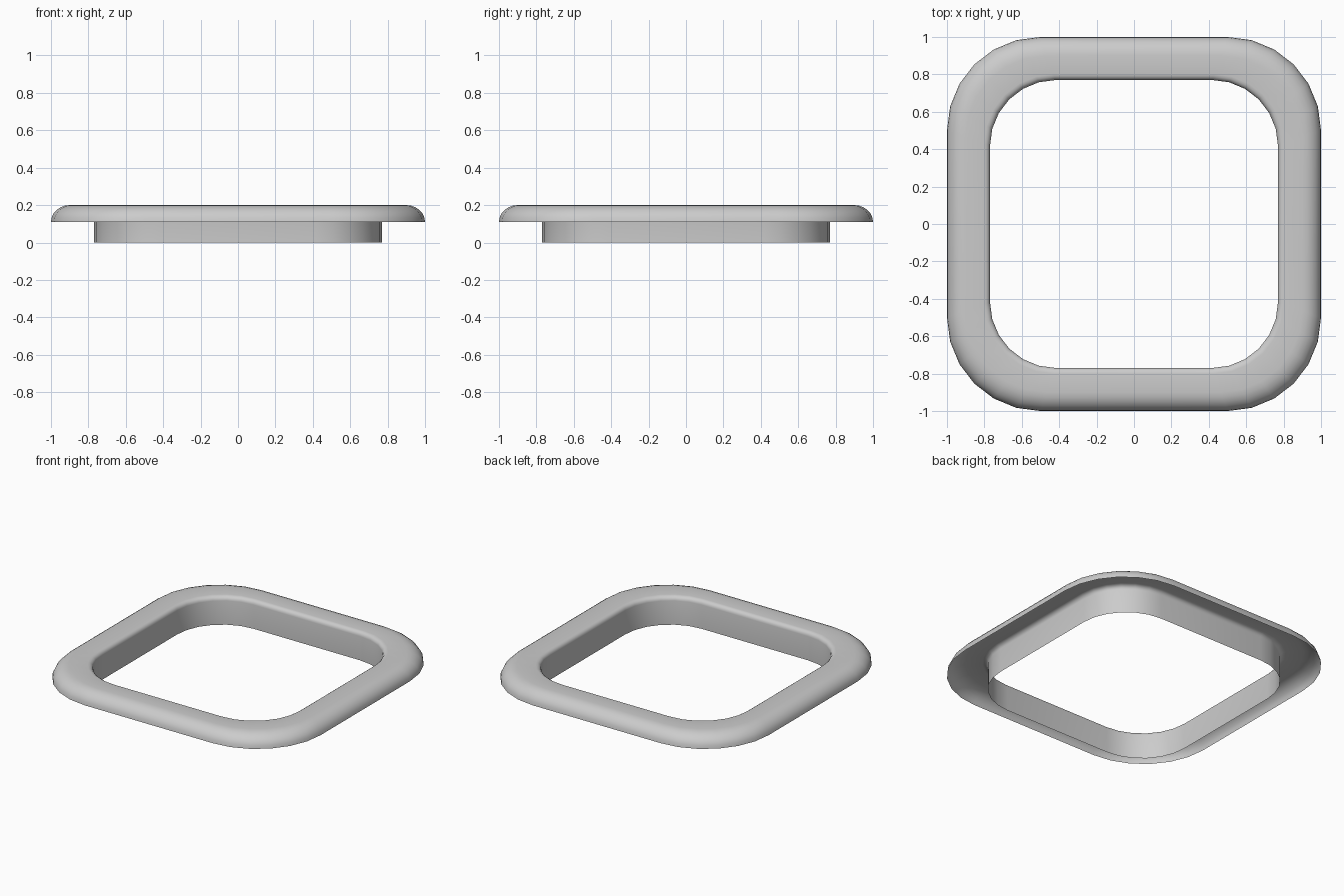
import bpy, bmesh, math

if "Cube" in bpy.data.objects:
    bpy.data.objects.remove(bpy.data.objects["Cube"])

SEG = 6  # segments per rounded corner


def loop_points(d, z):
    """Rounded square of half-width d at height z."""
    r = 0.5 - (1.0 - d) * 0.64
    c = d - r
    pts = []
    for q, (sx, sy) in enumerate([(1, 1), (-1, 1), (-1, -1), (1, -1)]):
        for i in range(SEG + 1):
            a = math.radians(90 * (q + i / SEG))
            pts.append((sx * c + r * math.cos(a), sy * c + r * math.sin(a), z))
    return pts


# Cross-section: outer rounded lip, flat top, small inner round, inner wall
profile = []
for i in range(7):
    a = math.radians(15 * i)
    profile.append((0.9 + 0.1 * math.cos(a), 0.11 + 0.09 * math.sin(a)))
for i in range(5):
    a = math.radians(90 + 22.5 * i)
    profile.append((0.80 + 0.03 * math.cos(a), 0.17 + 0.03 * math.sin(a)))
profile.append((0.77, 0.0))

# Sweep the section around the rounded square as an open shell
bm = bmesh.new()
rings = [[bm.verts.new(p) for p in loop_points(d, z)] for d, z in profile]
for lower, upper in zip(rings, rings[1:]):
    n = len(lower)
    for i in range(n):
        j = (i + 1) % n
        bm.faces.new((lower[i], lower[j], upper[j], upper[i]))

mesh = bpy.data.meshes.new("bezel_frame")
bm.to_mesh(mesh)
bm.free()
frame = bpy.data.objects.new("bezel_frame", mesh)
bpy.context.collection.objects.link(frame)
bpy.context.view_layer.objects.active = frame
frame.select_set(True)
bpy.ops.object.shade_smooth_by_angle(angle=math.radians(40))
